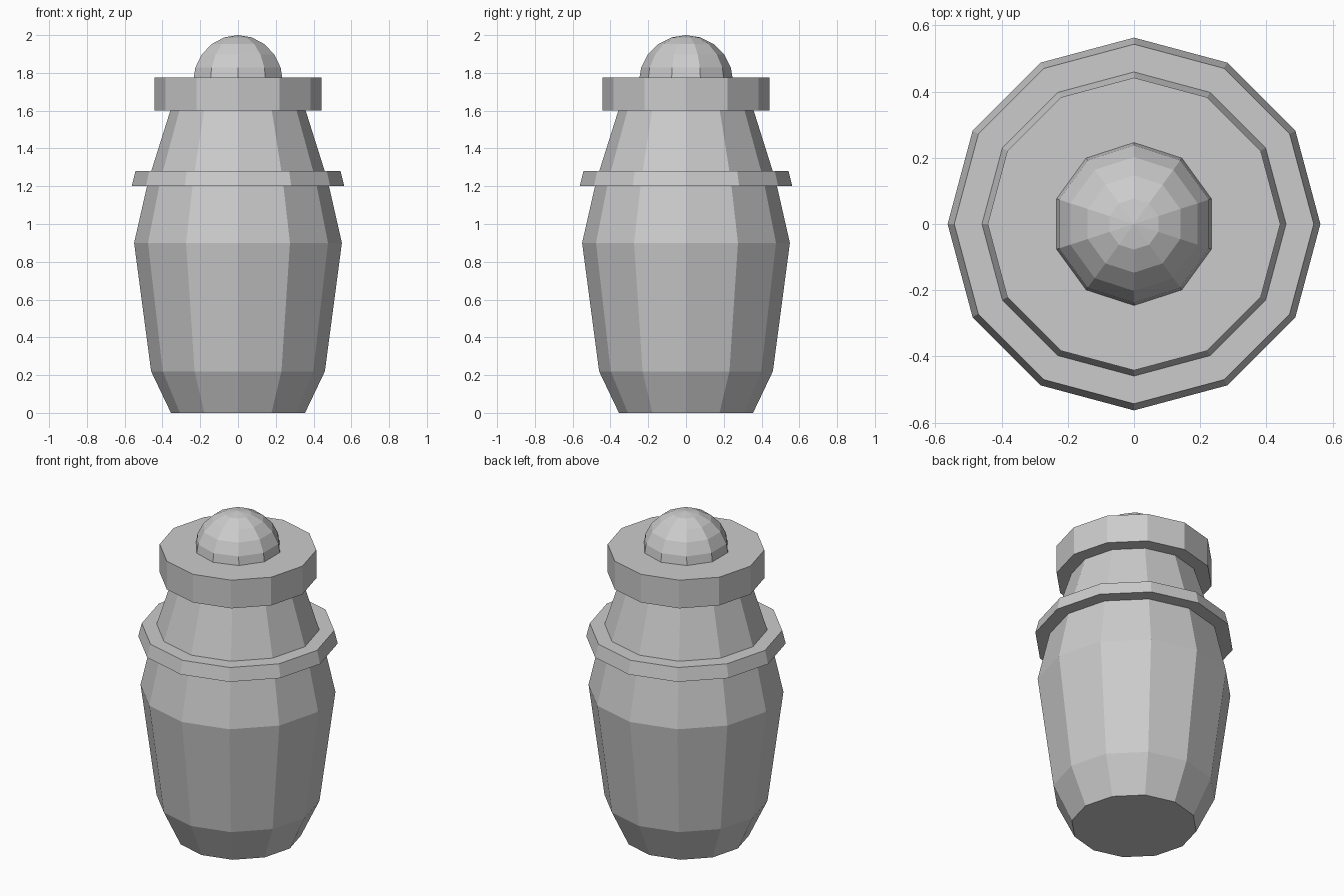
import bpy, bmesh
from math import pi, cos, sin

if "Cube" in bpy.data.objects:
    bpy.data.objects.remove(bpy.data.objects["Cube"])


def lathe(name, profile, sides=12):
    """Capped solid of revolution from (radius, height) points, low to high."""
    bm = bmesh.new()
    rings = [[bm.verts.new((r * cos(2 * pi * i / sides), r * sin(2 * pi * i / sides), z))
              for i in range(sides)] for r, z in profile]
    for low, high in zip(rings, rings[1:]):
        for i in range(sides):
            j = (i + 1) % sides
            bm.faces.new((low[i], low[j], high[j], high[i]))
    bm.faces.new(rings[0][::-1])
    bm.faces.new(rings[-1])
    mesh = bpy.data.meshes.new(name)
    bm.to_mesh(mesh)
    bm.free()
    obj = bpy.data.objects.new(name, mesh)
    bpy.context.collection.objects.link(obj)
    return obj


# Faceted jar body, narrowing to the neck
lathe("jar_body", [(0.355, 0), (0.46, 0.22), (0.55, 0.9), (0.475, 1.23), (0.352, 1.62)])

# Raised band around the shoulder
lathe("shoulder_band", [(0.563, 1.2), (0.543, 1.28)])

# Overhanging lid
lathe("lid", [(0.442, 1.6), (0.442, 1.775)])

# Domed knob, half sunk into the lid
bpy.ops.mesh.primitive_uv_sphere_add(segments=10, ring_count=10, radius=0.25,
                                     location=(0, 0, 1.75))
bpy.context.object.name = "lid_knob"
